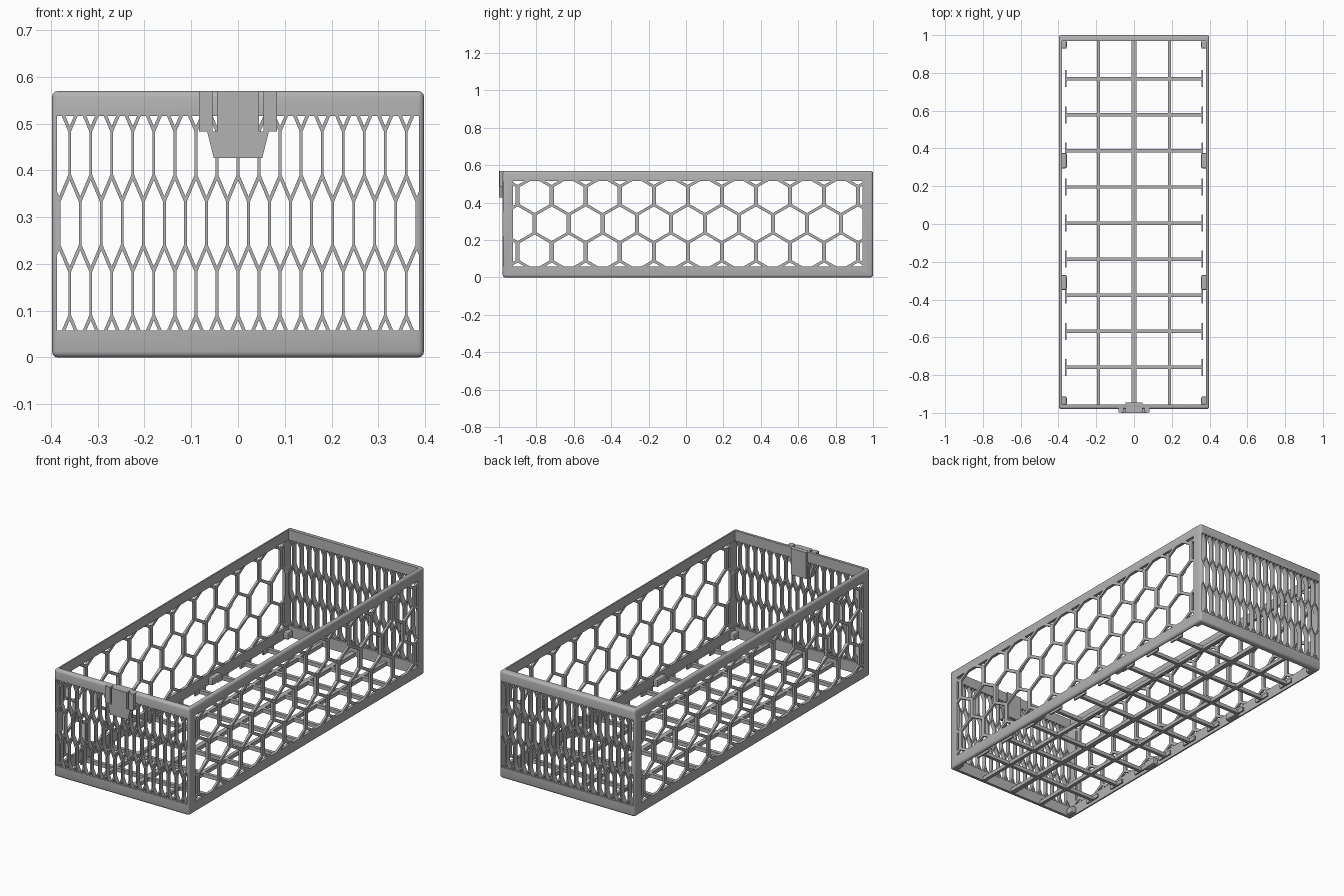
import bpy, bmesh, math
from mathutils import Vector

cube = bpy.data.objects.get("Cube")
if cube:
    bpy.data.objects.remove(cube, do_unlink=True)

GREY = (0.45, 0.45, 0.45, 1)
mat = bpy.data.materials.new("plain_grey")
mat.use_nodes = True
mat.diffuse_color = GREY
mat.node_tree.nodes["Principled BSDF"].inputs["Base Color"].default_value = GREY


def add_object(name, bm):
    bmesh.ops.recalc_face_normals(bm, faces=bm.faces)
    mesh = bpy.data.meshes.new(name)
    bm.to_mesh(mesh)
    bm.free()
    mesh.materials.append(mat)
    obj = bpy.data.objects.new(name, mesh)
    bpy.context.scene.collection.objects.link(obj)
    return obj


def box(name, x, y, z, bevel=0, segments=2):
    bm = bmesh.new()
    bmesh.ops.create_cube(bm, size=1)
    for v in bm.verts:
        for i, (lo, hi) in enumerate((x, y, z)):
            v.co[i] = lo if v.co[i] < 0 else hi
    if bevel:
        bmesh.ops.bevel(bm, geom=bm.edges[:], offset=bevel, segments=segments,
                        profile=0.5, affect='EDGES')
    return add_object(name, bm)


def prisms(name, polygons, axis, lo, hi):
    """Extrude (u, z) polygons along x (axis 0) or y (axis 1)."""
    bm = bmesh.new()
    for poly in polygons:
        pts = [Vector((lo, u, z)) if axis == 0 else Vector((u, lo, z)) for u, z in poly]
        face = bm.faces.new([bm.verts.new(p) for p in pts])
        new = bmesh.ops.extrude_face_region(bm, geom=[face])["geom"]
        for v in new:
            if isinstance(v, bmesh.types.BMVert):
                v.co[axis] = hi
    return add_object(name, bm)


def clip(poly, i, limit, sign):
    """Keep the part of a polygon where sign * (coordinate - limit) is negative."""
    out = []
    for a, b in zip(poly, poly[1:] + poly[:1]):
        da, db = sign * (a[i] - limit), sign * (b[i] - limit)
        if da <= 0:
            out.append(a)
        if da * db < 0:
            t = da / (da - db)
            out.append(tuple(p + (q - p) * t for p, q in zip(a, b)))
    return out


def honeycomb(centre, pitch, half_width, half_window):
    """Staggered rows of hexagons trimmed to a rectangular window."""
    cells = []
    radius, row_pitch, mid = 0.0925, 0.15, 0.287
    for row in range(-2, 3):
        shift = 0.5 if row % 2 else 0
        for k in range(-12, 13):
            u0, z0 = centre + (k + shift) * pitch, mid + row * row_pitch
            poly = [(u0 + half_width * math.sin(a) / math.sin(math.pi / 3),
                     z0 + radius * math.cos(a))
                    for a in (math.pi / 3 * n for n in range(6))]
            for i, c, h in ((0, centre, half_window), (1, mid, 0.229)):
                poly = clip(poly, i, c + h, 1)
                poly = clip(poly, i, c - h, -1) if poly else poly
            if len(poly) > 2:
                wide = max(p[0] for p in poly) - min(p[0] for p in poly)
                if wide > 0.004:
                    cells.append(poly)
    return cells


# Basket shell: rounded block, hollowed, with honeycomb openings
shell = box("basket_walls", (-0.398, 0.398), (-0.98, 1.0), (0, 0.57), 0.013, 3)
cutters = [
    box("hollow_cutter", (-0.382, 0.382), (-0.956, 0.97), (-0.1, 0.7)),
    prisms("side_cutter", honeycomb(0.01, 0.182, 0.08, 0.934), 0, -0.6, 0.6),
    prisms("end_cutter", honeycomb(0, 0.045, 0.0195, 0.387), 1, -1.2, 1.2),
]
for cutter in cutters:
    cutter.hide_render = True
    mod = shell.modifiers.new(cutter.name, 'BOOLEAN')
    mod.operation, mod.solver, mod.object = 'DIFFERENCE', 'EXACT', cutter
bpy.context.view_layer.update()
graph = bpy.context.evaluated_depsgraph_get()
shell_mesh = bpy.data.meshes.new_from_object(shell.evaluated_get(graph))
shell.modifiers.clear()
shell.data = shell_mesh
for cutter in cutters:
    bpy.data.objects.remove(cutter, do_unlink=True)
bpy.context.view_layer.objects.active = shell
shell.select_set(True)
bpy.ops.object.shade_smooth_by_angle(angle=math.radians(35))
shell.select_set(False)

# Floor grid
for x, w in ((-0.188, 0.009), (0, 0.013), (0.188, 0.009)):
    box("floor_long_bar", (x - w, x + w), (-0.96, 0.975), (0.002, 0.022))
for n in range(-4, 5):
    y = 0.005 + n * 0.191
    box("floor_cross_bar", (-0.365, 0.365), (y - 0.009, y + 0.009), (0.002, 0.022))
    for s in (-1, 1):
        box("floor_bar_tab", sorted((s * 0.357, s * 0.365)),
            (y - 0.045, y + 0.045), (0.002, 0.024))

# Support blocks at the foot of the long walls
for s in (-1, 1):
    for y, half in ((-0.31, 0.04), (0.335, 0.04), (-0.935, 0.022), (0.95, 0.022)):
        box("support_block", sorted((s * 0.356, s * 0.388)),
            (y - half, y + half), (0.003, 0.042), 0.008)

# Front clip: centre tongue, tapered foot, side strips and inner plate
tongue = [(-0.045, 0.57), (-0.045, 0.483), (-0.066, 0.483), (-0.052, 0.427),
          (0.052, 0.427), (0.066, 0.483), (0.045, 0.483), (0.045, 0.57)]
prisms("clip_tongue", [tongue], 1, -1.0, -0.97)
for s in (-1, 1):
    box("clip_side_strip", sorted((s * 0.055, s * 0.083)), (-0.998, -0.97), (0.483, 0.57))
box("clip_inner_plate", (-0.044, 0.044), (-0.96, -0.946), (0.43, 0.57))
